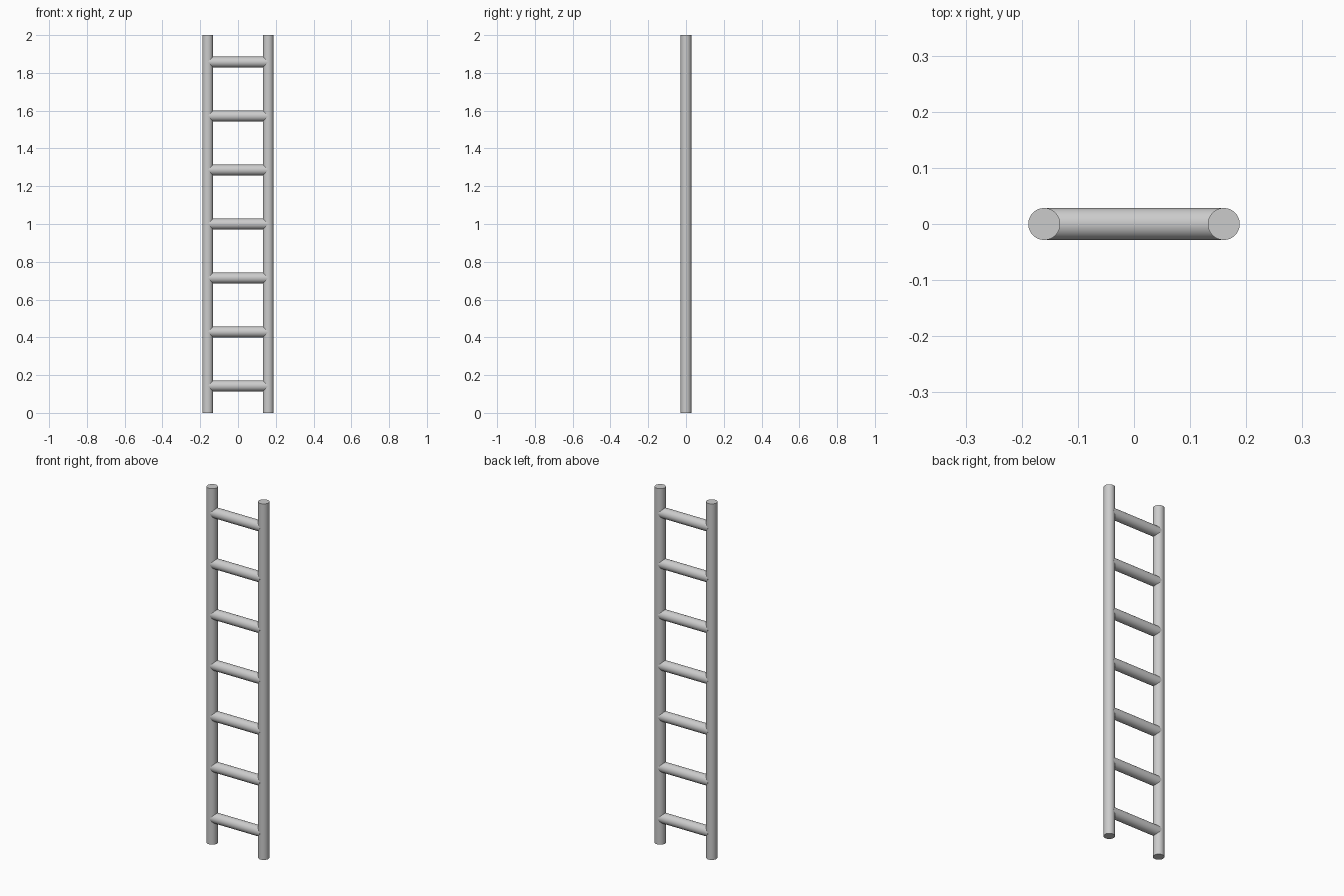
import bpy
import math

if "Cube" in bpy.data.objects:
    bpy.data.objects.remove(bpy.data.objects["Cube"])

RADIUS = 0.0285      # rails and rungs share one tube size
RAIL_X = 0.16
HEIGHT = 2.0
RUNGS = 7


def tube(name, length, location, rotation=(0, 0, 0)):
    bpy.ops.mesh.primitive_cylinder_add(vertices=32, radius=RADIUS, depth=length,
                                        location=location, rotation=rotation)
    obj = bpy.context.object
    obj.name = name
    bpy.ops.object.shade_smooth_by_angle(angle=math.radians(30))
    return obj


# Upright rails
for side, sign in (("left", -1), ("right", 1)):
    tube(f"{side}_rail", HEIGHT, (sign * RAIL_X, 0, HEIGHT / 2))

# Evenly spaced rungs, ending inside the rails
step = HEIGHT / RUNGS
for i in range(RUNGS):
    tube(f"rung_{i + 1}", 2 * RAIL_X - 0.01, (0, 0, step * (i + 0.5)),
         (0, math.pi / 2, 0))
